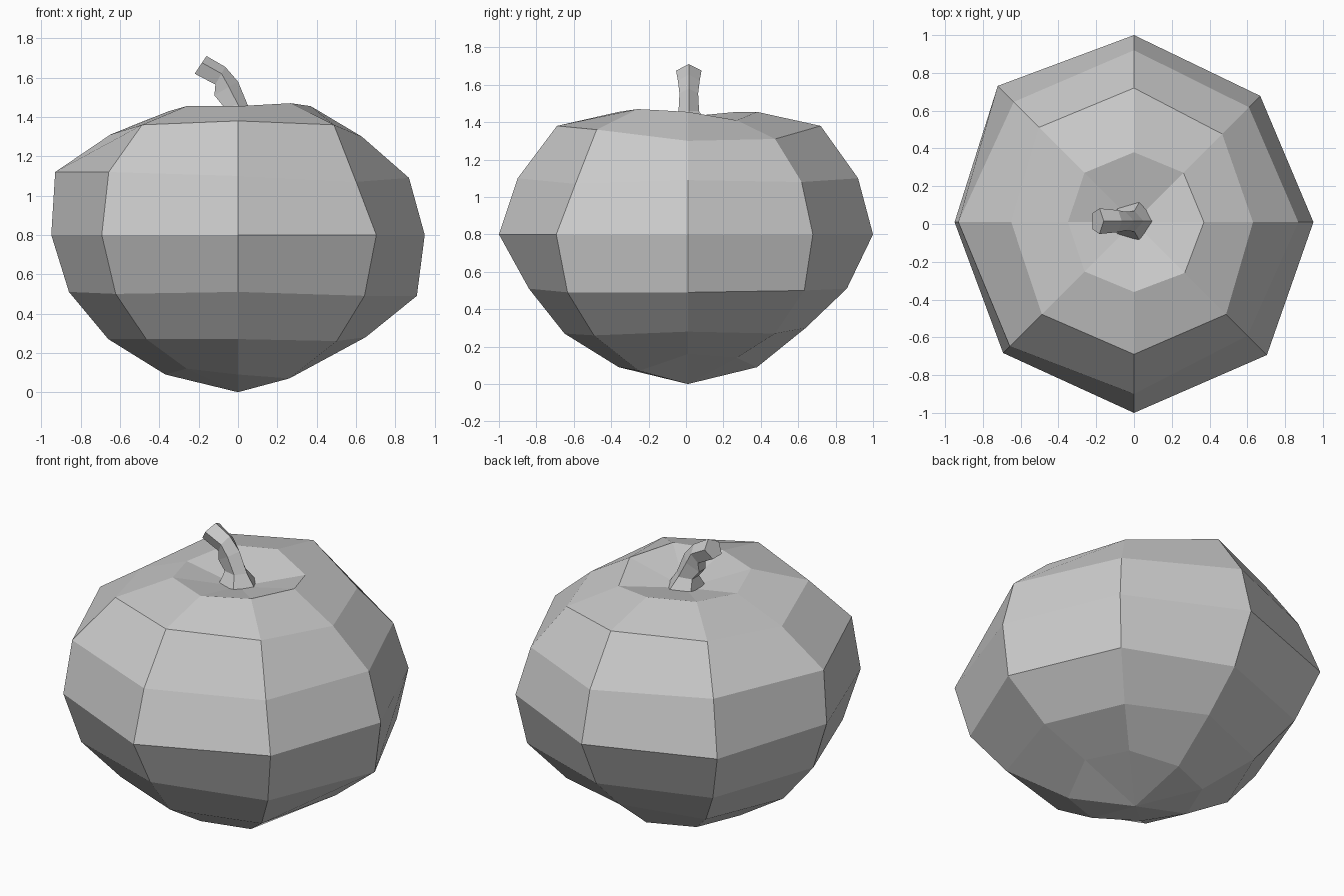
import bpy
from math import cos, sin, radians

if "Cube" in bpy.data.objects:
    bpy.data.objects.remove(bpy.data.objects["Cube"])


def loft(name, rings, caps):
    """Skin closed rings (ordered top to bottom or base to tip); caps are polygons or pole points."""
    n = len(rings[0])
    verts = [p for ring in rings for p in ring]
    faces = []
    for i in range(len(rings) - 1):
        for j in range(n):
            k = (j + 1) % n
            faces.append((i * n + j, i * n + k, (i + 1) * n + k, (i + 1) * n + j))
    for start, pole, up in ((0, caps[0], False), ((len(rings) - 1) * n, caps[1], True)):
        loop = list(range(start, start + n))
        if not up:
            loop.reverse()
        if pole is None:
            faces.append(loop)
        else:
            verts.append(pole)
            faces += [(loop[j], loop[(j + 1) % n], len(verts) - 1) for j in range(n)]
    mesh = bpy.data.meshes.new(name)
    mesh.from_pydata(verts, [], faces)
    mesh.update()
    obj = bpy.data.objects.new(name, mesh)
    bpy.context.collection.objects.link(obj)
    return obj


# Pumpkin body: eight-sided rings (radius, z), bottom to top
body_profile = [(0.37, 0.09), (0.66, 0.27), (0.88, 0.50), (0.98, 0.80),
                (0.91, 1.10), (0.69, 1.36), (0.37, 1.455)]

# Hand-shaped irregularities: (ring, spoke) -> (radius, z); spoke 0 is +x, counted anticlockwise
dents = {
    (0, 0): (0.36, 0.16), (0, 1): (0.37, 0.14), (0, 5): (0.37, 0.12), (0, 7): (0.37, 0.07),
    (1, 0): (0.65, 0.28), (1, 2): (0.63, 0.30), (1, 7): (0.71, 0.26),
    (2, 0): (0.91, 0.49), (2, 2): (0.85, 0.51), (2, 4): (0.86, 0.51),
    (2, 6): (0.85, 0.51), (2, 7): (0.91, 0.49),
    (3, 0): (0.95, 0.80), (3, 1): (0.945, 0.80), (3, 2): (0.99, 0.80), (3, 3): (1.02, 0.80),
    (3, 4): (0.95, 0.80), (3, 6): (1.01, 0.80), (3, 7): (0.995, 0.80),
    (4, 0): (0.87, 1.09), (4, 1): (0.86, 1.08), (4, 3): (0.90, 1.11),
    (4, 4): (0.93, 1.12), (4, 5): (0.93, 1.12), (4, 7): (0.85, 1.07),
    (5, 0): (0.63, 1.30), (5, 1): (0.66, 1.31), (5, 2): (0.71, 1.38), (5, 3): (0.71, 1.37),
    (5, 4): (0.65, 1.31), (5, 6): (0.70, 1.38),
    (6, 1): (0.37, 1.41), (6, 4): (0.35, 1.43), (6, 7): (0.38, 1.47),
}

body_rings = []
for i, profile in enumerate(body_profile):
    ring = []
    for j in range(8):
        r, z = dents.get((i, j), profile)
        a = radians(45 * j)
        ring.append((r * cos(a), 0.01 + r * sin(a), z))
    body_rings.append(ring)
loft("pumpkin_body", body_rings, ((0, 0.01, 0.0), (0, 0.01, 1.37)))

# Stem: bent five-sided tube, each ring from its outer ridge (x, z), underside (x, z) and half width
stem_path = [((0.11, 1.37), (-0.09, 1.39), 0.11), ((0.05, 1.46), (-0.075, 1.455), 0.055),
             ((0.0, 1.58), (-0.12, 1.51), 0.05), ((-0.065, 1.655), (-0.115, 1.565), 0.058),
             ((-0.16, 1.71), (-0.22, 1.62), 0.068)]
stem_rings = []
for (x0, z0), (x1, z1), w in stem_path:
    ring = []
    for j in range(5):
        a = radians(72 * j)
        t = (1 - cos(a)) / (1 + cos(radians(36)))
        ring.append((x0 + t * (x1 - x0), 0.015 + w * sin(a) / sin(radians(72)), z0 + t * (z1 - z0)))
    stem_rings.append(ring)
loft("stem", stem_rings, (None, None))
